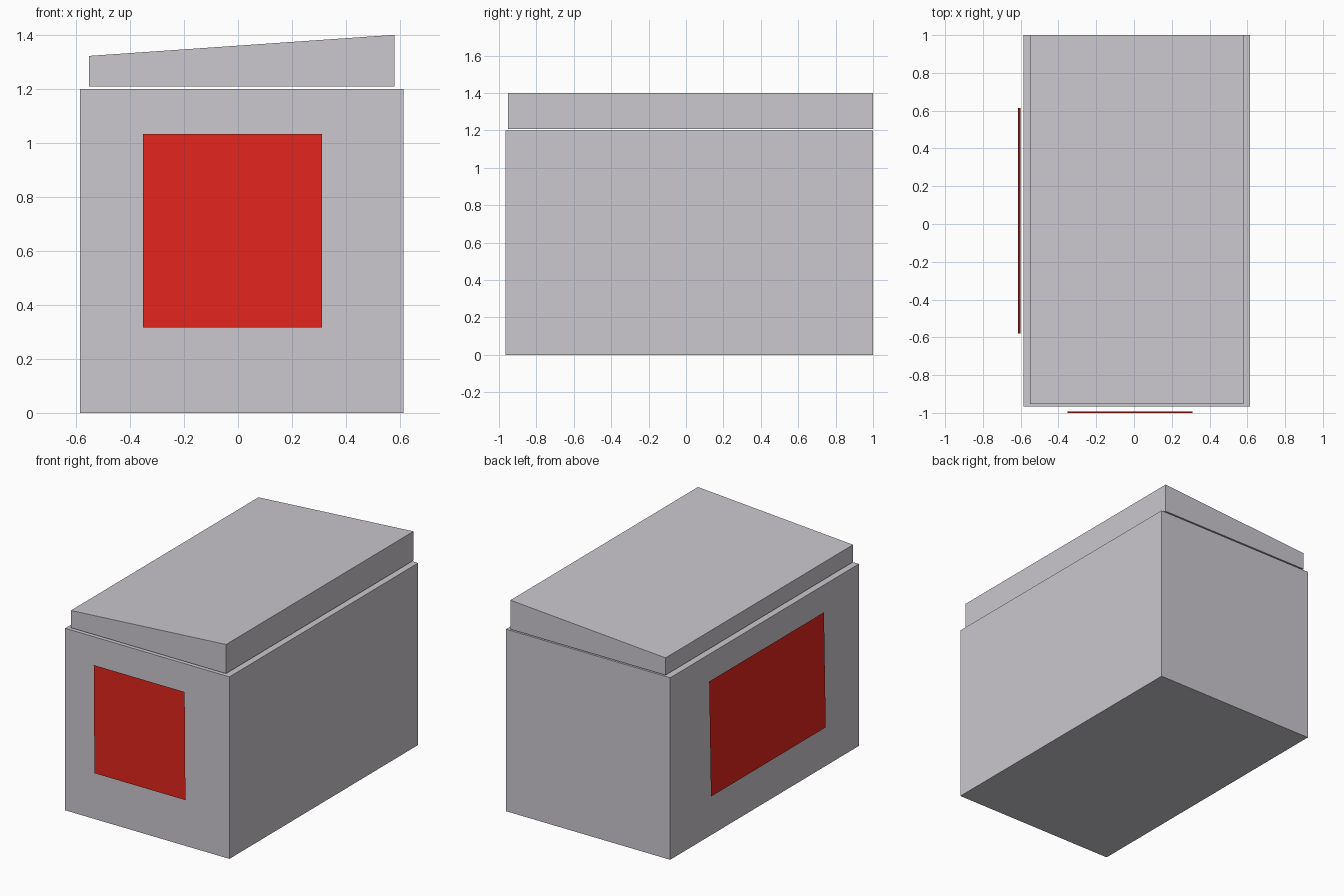
import bpy
import bmesh

cube = bpy.data.objects.get("Cube")
if cube:
    bpy.data.objects.remove(cube, do_unlink=True)


def make_material(name, rgb):
    mat = bpy.data.materials.new(name)
    mat.use_nodes = True
    mat.diffuse_color = (*rgb, 1)
    mat.node_tree.nodes["Principled BSDF"].inputs["Base Color"].default_value = (*rgb, 1)
    return mat


grey = make_material("wall grey", (0.6, 0.58, 0.62))
red = make_material("panel red", (0.785, 0.0195, 0.0125))


def add_part(name, outline, mat, depth=None):
    """Face from an outline, optionally extruded along y into a closed solid."""
    bm = bmesh.new()
    face = bm.faces.new([bm.verts.new(p) for p in outline])
    if depth:
        moved = bmesh.ops.extrude_face_region(bm, geom=[face], use_keep_orig=True)["geom"]
        verts = [g for g in moved if isinstance(g, bmesh.types.BMVert)]
        bmesh.ops.translate(bm, verts=verts, vec=(0, depth, 0))
        bmesh.ops.recalc_face_normals(bm, faces=bm.faces)
    mesh = bpy.data.meshes.new(name)
    bm.to_mesh(mesh)
    bm.free()
    mesh.materials.append(mat)
    obj = bpy.data.objects.new(name, mesh)
    bpy.context.collection.objects.link(obj)


def prism(name, x0, x1, y0, y1, z0, z_left, z_right):
    """Solid block whose top runs from z_left at x0 to z_right at x1."""
    profile = [(x0, y0, z0), (x1, y0, z0), (x1, y0, z_right), (x0, y0, z_left)]
    add_part(name, profile, grey, y1 - y0)


# Main body and the sloping roof just above it
prism("body", -0.585, 0.613, -0.965, 1.0, 0, 1.2, 1.2)
prism("sloped_roof", -0.551, 0.58, -0.953, 1.0, 1.208, 1.322, 1.4)

# Thin sheets, slightly tilted, standing just off the walls
add_part("front_panel", [(-0.352, -0.992, 0.317), (0.311, -0.992, 0.317),
                         (0.311, -1.0, 1.033), (-0.352, -1.0, 1.033)], red)
add_part("side_panel", [(-0.613, 0.615, 0.277), (-0.613, -0.58, 0.277),
                        (-0.6, -0.58, 1.032), (-0.6, 0.615, 1.032)], red)
